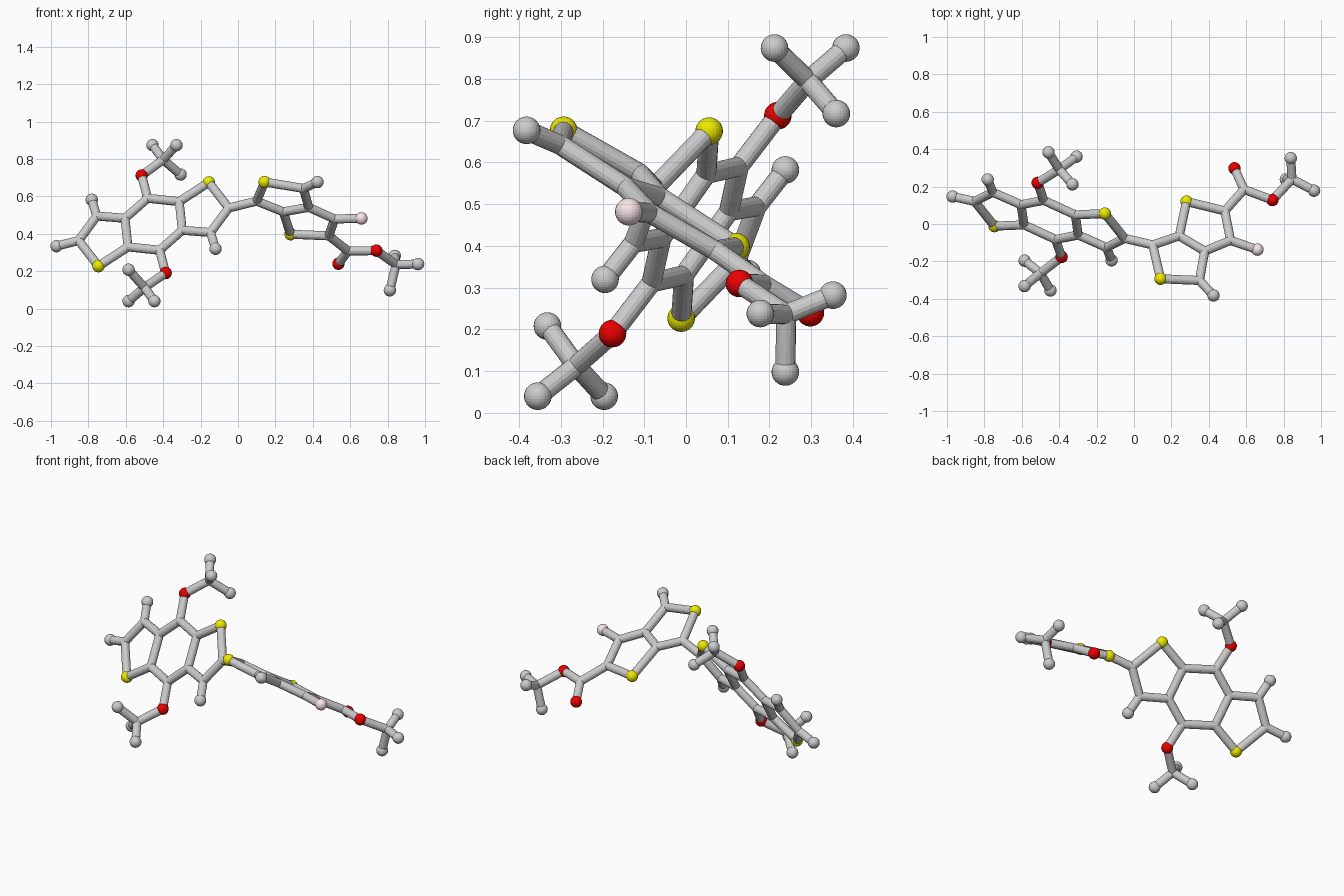
import bpy, bmesh
from mathutils import Vector, Matrix

if "Cube" in bpy.data.objects:
    bpy.data.objects.remove(bpy.data.objects["Cube"])

STICK_R, BALL_R = 0.024, 0.033
C = Vector((-0.451, 0.022, 0.451))        # inversion centre of the left ring system


def left(dx, dz):
    """Point in the tilted plane of the left rings, offset from its centre."""
    return C + Vector((dx, -0.39 * dx + 0.663 * dz, dz))


def right(x, y):
    """Point in the tilted plane of the right rings."""
    return Vector((x, y, 0.5253 - 0.1925 * x - 0.611 * y))


atoms, bonds = {}, []


def connect(text, suffix=""):
    for pair in text.split(","):
        a, b = pair.split()
        bonds.append((a + suffix, b + suffix))


# Left fused rings: one half, then its inverted copy
half = {"S1": (0.295, 0.224), "Ca": (0.401, 0.087), "Cb": (0.304, -0.044),
        "Cc": (0.153, -0.032), "Cd": (0.137, 0.121), "Ce": (-0.032, 0.139),
        "O1": (-0.064, 0.261), "Hb": (0.331, -0.131)}
for name, (dx, dz) in half.items():
    atoms[name] = left(dx, dz)
    atoms[name + "_i"] = left(-dx, -dz)
for suffix in ("", "_i"):
    connect("S1 Ca,Ca Cb,Cb Cc,Cc Cd,Cd S1,Cd Ce,Ce O1,Cb Hb", suffix)
connect("Ce Cc_i,Ce_i Cc")
atoms["Hend"] = left(-0.519, -0.117)
connect("Ca_i Hend")

# Right fused rings
ring = {"C1": (0.10, -0.112), "S3": (0.142, -0.293), "C8": (0.35, -0.302),
        "C3": (0.378, -0.145), "C2": (0.242, -0.064), "S4": (0.281, 0.12),
        "C4": (0.486, 0.07), "C5": (0.516, -0.088), "F": (0.66, -0.137),
        "H8": (0.425, -0.382)}
for name, (x, y) in ring.items():
    atoms[name] = right(x, y)
connect("C1 S3,S3 C8,C8 C3,C3 C2,C2 C1,C2 S4,S4 C4,C4 C5,C5 C3,C5 F,C8 H8,Ca C1")

# Side branch of the right rings
atoms["C6"] = Vector((0.588, 0.185, 0.308))
atoms["O3"] = Vector((0.537, 0.298, 0.24))
atoms["O4"] = Vector((0.74, 0.128, 0.31))
connect("C4 C6,C6 O3,C6 O4")


# Three-pronged end groups: parent, hub, three tips
def end_group(parent, hub, tips):
    atoms["M_" + parent] = Vector(hub)
    bonds.append((parent, "M_" + parent))
    for i, tip in enumerate(tips):
        name = "H%d_%s" % (i, parent)
        atoms[name] = Vector(tip)
        bonds.append(("M_" + parent, name))


end_group("O1", (-0.40, 0.292, 0.796),
          [(-0.457, 0.383, 0.874), (-0.329, 0.212, 0.874), (-0.307, 0.36, 0.717)])
end_group("O1_i", (-0.50, -0.263, 0.113),
          [(-0.447, -0.355, 0.04), (-0.585, -0.196, 0.04), (-0.585, -0.332, 0.208)])
end_group("O4", (0.845, 0.24, 0.236),
          [(0.963, 0.178, 0.238), (0.838, 0.352, 0.282), (0.812, 0.238, 0.098)])


def finish(bm, name, colour=None):
    mesh = bpy.data.meshes.new(name)
    bm.to_mesh(mesh)
    bm.free()
    obj = bpy.data.objects.new(name, mesh)
    bpy.context.collection.objects.link(obj)
    if colour:
        mat = bpy.data.materials.new(name + "_colour")
        mat.diffuse_color = colour
        mat.use_nodes = True
        mat.node_tree.nodes["Principled BSDF"].inputs["Base Color"].default_value = mat.diffuse_color
        mesh.materials.append(mat)


def add_ball(bm, p, r):
    bmesh.ops.create_uvsphere(bm, u_segments=24, v_segments=16, radius=r,
                              matrix=Matrix.Translation(p))


# Sticks
bm = bmesh.new()
for a, b in bonds:
    p, q = atoms[a], atoms[b]
    turn = (q - p).to_track_quat('Z', 'Y').to_matrix().to_4x4()
    bmesh.ops.create_cone(bm, cap_ends=True, segments=16, radius1=STICK_R,
                          radius2=STICK_R, depth=(q - p).length,
                          matrix=Matrix.Translation((p + q) / 2) @ turn)
finish(bm, "sticks")

# Balls, grouped by colour; inner grey joints only round off the sticks
groups = {"S": ("yellow_balls", (0.85, 0.82, 0.0, 1)),
          "O": ("red_balls", (0.85, 0.0, 0.0, 1)),
          "F": ("pink_ball", (0.95, 0.78, 0.8, 1)),
          "H": ("grey_tips", None),
          "C": ("grey_joints", None)}
for key, (label, colour) in groups.items():
    bm = bmesh.new()
    for name, p in atoms.items():
        if name[0].replace("M", "C") == key:
            add_ball(bm, p, STICK_R if key == "C" else BALL_R)
    finish(bm, label, colour)
